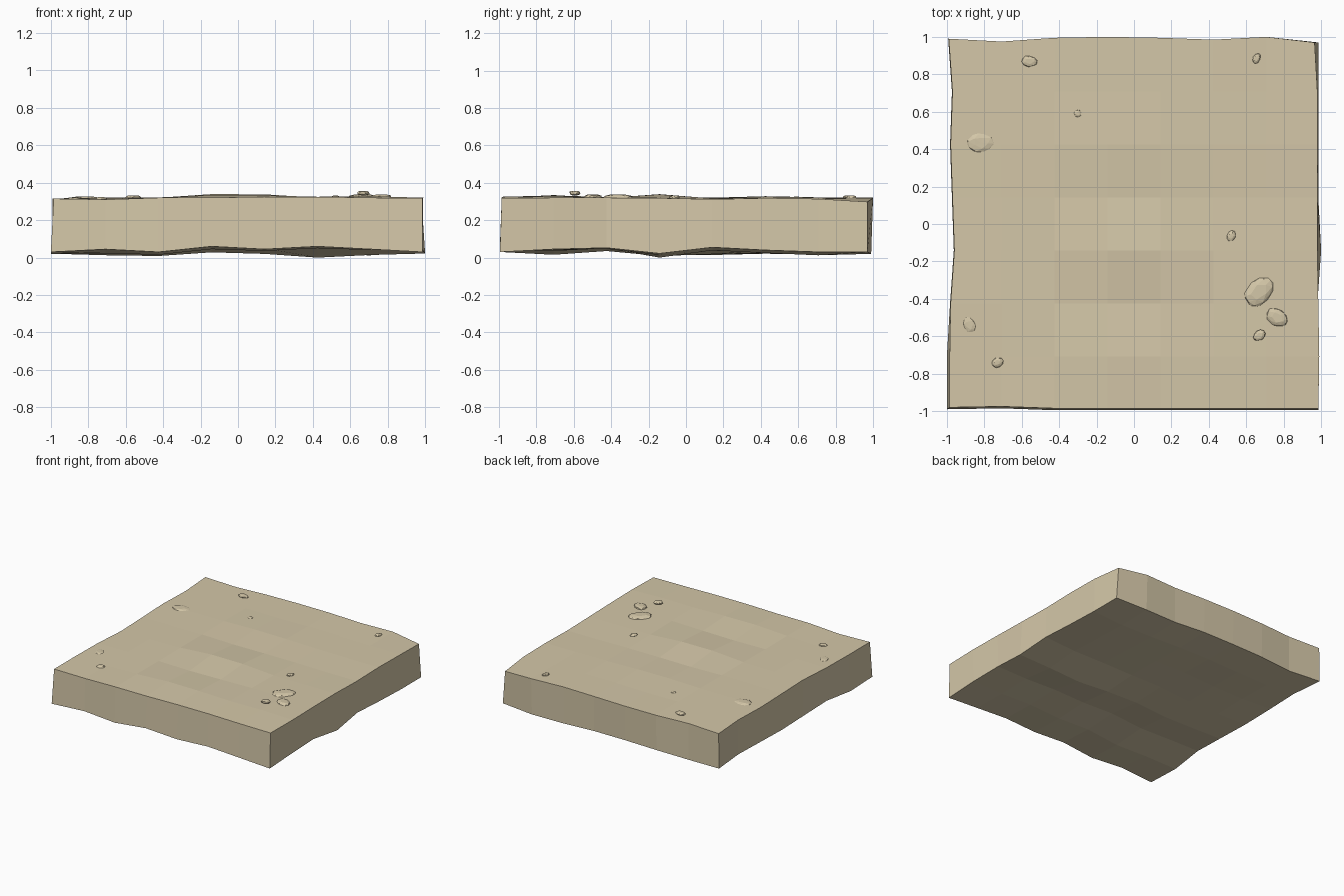
import bpy, bmesh, math, random
from mathutils import Vector, Matrix

random.seed(4)
N = 7

sand = bpy.data.materials.new("sandstone")
sand.diffuse_color = (0.658, 0.571, 0.392, 1)

# Surface heights, rows from front to back, in thousandths
TOP = [
    [315, 310, 320, 320, 325, 325, 320, 318],
    [315, 312, 320, 334, 332, 325, 328, 320],
    [315, 318, 318, 314, 318, 324, 322, 320],
    [315, 318, 320, 339, 338, 320, 320, 318],
    [315, 318, 320, 314, 316, 316, 312, 312],
    [316, 322, 322, 328, 326, 320, 318, 318],
    [316, 320, 320, 318, 322, 320, 316, 314],
    [316, 318, 318, 320, 322, 320, 318, 298],
]
# Underside heights along front/back and left/right edges
FRONT = [.03, .045, .03, .06, .045, .06, .045, .03]
BACK = [.03, .02, .03, .035, .035, .02, .02, .03]
RIGHT = [.03, .045, .052, .022, .055, .04, .03, .03]
LEFT = [.03, .02, .045, .02, .02, .035, .035, .03]
# Rim outlines: distance from the centre
TOP_L = [.985, .985, .98, .96, .97, .98, .97, .99]
TOP_R = [.985, .99, .985, .98, .98, .98, .98, .965]
BOT_R = [.985, .985, .98, 1.0, .985, .985, .985, .985]
TOP_B = [.99, .975, .995, 1.0, .995, .985, 1.0, .97]
TOP_F = [.98, .975, .985, .985, .985, .985, .985, .985]


def top_point(i, j):
    x = -.99 + 1.98 * i / N
    y = -.99 + 1.98 * j / N
    if i == 0: x = -TOP_L[j]
    if i == N: x = TOP_R[j]
    if j == 0: y = -TOP_F[i]
    if j == N: y = TOP_B[i]
    return Vector((x, y, TOP[j][i] / 1000))


def bottom_point(i, j):
    p = top_point(i, j)
    u, v = i / N, j / N
    # blend the four edges across the underside
    z = ((1 - v) * FRONT[i] + v * BACK[i] + (1 - u) * LEFT[j] + u * RIGHT[j]
         - .03)
    if 0 < i < N and 0 < j < N:
        z -= .012
    p.z = max(0, z)
    if (i, j) == (5, 3):
        p.z = 0
    if i == 0: p.x = -1 if j < 2 else p.x - .003
    if i == N: p.x = BOT_R[j]
    if j == 0: p.y -= .01
    if j == N: p.y = min(p.y, .99)
    return p


def add_object(name, bm):
    bmesh.ops.recalc_face_normals(bm, faces=bm.faces)
    me = bpy.data.meshes.new(name)
    bm.to_mesh(me)
    bm.free()
    me.materials.append(sand)
    ob = bpy.data.objects.new(name, me)
    bpy.context.collection.objects.link(ob)
    return ob


# Uneven ground slab
bm = bmesh.new()
top = [[bm.verts.new(top_point(i, j)) for i in range(N + 1)] for j in range(N + 1)]
bot = [[bm.verts.new(bottom_point(i, j)) for i in range(N + 1)] for j in range(N + 1)]
for g in (top, bot):
    for j in range(N):
        for i in range(N):
            bm.faces.new((g[j][i], g[j][i + 1], g[j + 1][i + 1], g[j + 1][i]))
rim = ([(i, 0) for i in range(N)] + [(N, j) for j in range(N)]
       + [(i, N) for i in range(N, 0, -1)] + [(0, j) for j in range(N, 0, -1)])
for (a, b), (c, d) in zip(rim, rim[1:] + rim[:1]):
    bm.faces.new((bot[b][a], bot[d][c], top[d][c], top[b][a]))
add_object("ground_slab", bm)


# Flat faceted stones: x, y, z, half length, half width, half height, turn
STONES = [
    (-.56, .87, .322, .043, .03, .011, -10),
    (.655, .885, .320, .03, .021, .012, 65),
    (-.30, .59, .318, .021, .021, .008, 0),
    (-.82, .435, .314, .075, .058, .013, -5),
    (.52, -.065, .320, .031, .023, .011, 70),
    (.67, -.36, .320, .098, .066, .017, 45),
    (.765, -.50, .322, .064, .048, .015, -35),
    (.67, -.595, .345, .037, .027, .012, 35),
    (-.88, -.54, .312, .048, .033, .010, -70),
    (-.73, -.74, .312, .032, .026, .011, 30),
]
for n, (x, y, z, a, b, c, turn) in enumerate(STONES):
    bm = bmesh.new()
    bmesh.ops.create_icosphere(bm, subdivisions=2, radius=1)
    for v in bm.verts:
        v.co *= random.uniform(.88, 1.06)
        v.co.z = max(-.8, min(.8, v.co.z)) / .8
    bm.transform(Matrix.Translation((x, y, z))
                 @ Matrix.Rotation(math.radians(turn), 4, 'Z')
                 @ Matrix.Diagonal((a, b, c, 1)))
    add_object("stone_%d" % (n + 1), bm)
